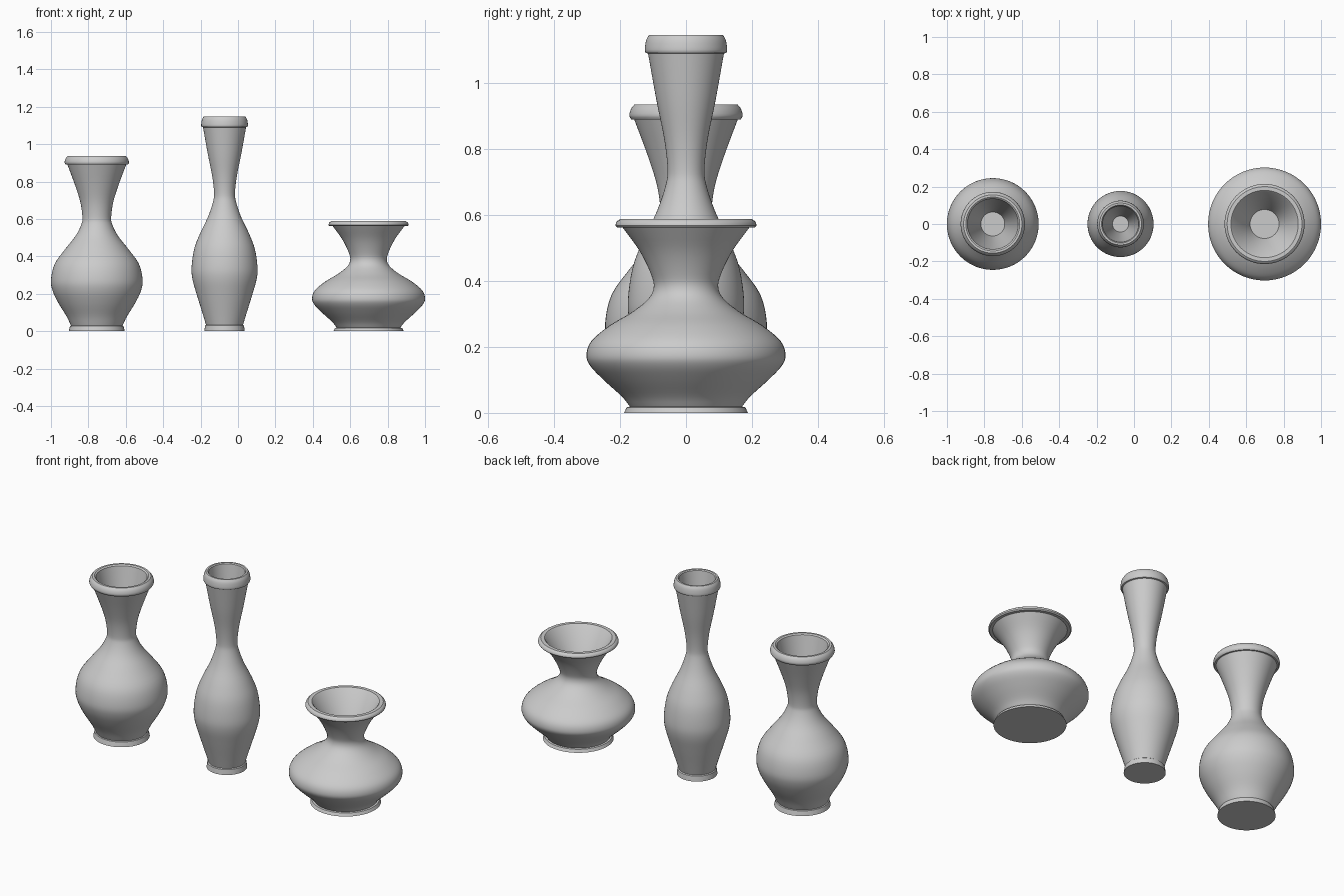
import bpy, bmesh, math
from mathutils import Vector

if "Cube" in bpy.data.objects:
    bpy.data.objects.remove(bpy.data.objects["Cube"])

SEGMENTS = 64


def smooth_curve(points, steps=4):
    """Catmull-Rom curve through (radius, height) points."""
    p = [Vector(q) for q in points]
    p = [2 * p[0] - p[1]] + p + [2 * p[-1] - p[-2]]
    out = []
    for a, b, c, d in zip(p, p[1:], p[2:], p[3:]):
        for i in range(steps):
            t = i / steps
            out.append(0.5 * (2 * b + (c - a) * t + (2 * a - 5 * b + 4 * c - d) * t * t
                              + (3 * b - a - 3 * c + d) * t ** 3))
    return [tuple(v) for v in out] + [tuple(points[-1])]


def lathe(name, x, profile):
    """Spin a profile round a vertical axis into a closed vase."""
    bm = bmesh.new()
    verts = [bm.verts.new((r, 0, z)) for r, z in profile]
    edges = [bm.edges.new(pair) for pair in zip(verts, verts[1:])]
    bmesh.ops.spin(bm, geom=verts + edges, cent=(0, 0, 0), axis=(0, 0, 1),
                   angle=2 * math.pi, steps=SEGMENTS)
    bmesh.ops.remove_doubles(bm, verts=bm.verts, dist=0.0002)
    bmesh.ops.recalc_face_normals(bm, faces=bm.faces)
    mesh = bpy.data.meshes.new(name)
    bm.to_mesh(mesh)
    bm.free()
    obj = bpy.data.objects.new(name, mesh)
    bpy.context.collection.objects.link(obj)
    obj.location.x = x
    bpy.ops.object.select_all(action='DESELECT')
    obj.select_set(True)
    bpy.context.view_layer.objects.active = obj
    bpy.ops.object.shade_smooth_by_angle(angle=math.radians(30))


def vase(name, x, foot, body, rim, mouth):
    # foot, curved body, rolled rim, then the funnel-shaped opening
    profile = [(0, 0)] + foot + smooth_curve(body) + smooth_curve(rim, 3) + mouth
    lathe(name, x, profile + [(0, mouth[-1][1])])


# Round-bellied vase
vase("round_vase", -0.755,
     [(.15, 0), (.143, .027)],
     [(.138, .03), (.162, .08), (.205, .15), (.236, .215), (.245, .275), (.225, .36),
      (.168, .44), (.113, .51), (.083, .57), (.077, .61), (.088, .69), (.116, .78), (.157, .89)],
     [(.166, .89), (.172, .902), (.167, .922), (.156, .936)],
     [(.144, .936), (.136, .93), (.064, .6)])

# Tall slender vase
vase("tall_vase", -0.072,
     [(.108, 0), (.104, .03)],
     [(.099, .034), (.119, .1), (.15, .2), (.172, .28), (.176, .345), (.162, .44),
      (.132, .52), (.089, .61), (.062, .69), (.056, .74), (.066, .83), (.09, .95), (.115, 1.09)],
     [(.122, 1.092), (.125, 1.102), (.121, 1.13), (.112, 1.147)],
     [(.102, 1.147), (.097, 1.142), (.043, .74)])

# Wide squat vase
vase("squat_vase", 0.698,
     [(.188, 0), (.18, .017)],
     [(.17, .019), (.195, .05), (.25, .1), (.29, .142), (.302, .175), (.287, .218),
      (.232, .265), (.165, .305), (.115, .345), (.098, .38), (.106, .42), (.14, .49), (.192, .562)],
     [(.208, .562), (.214, .568), (.21, .58), (.2, .588)],
     [(.18, .588), (.174, .583), (.0775, .38)])
